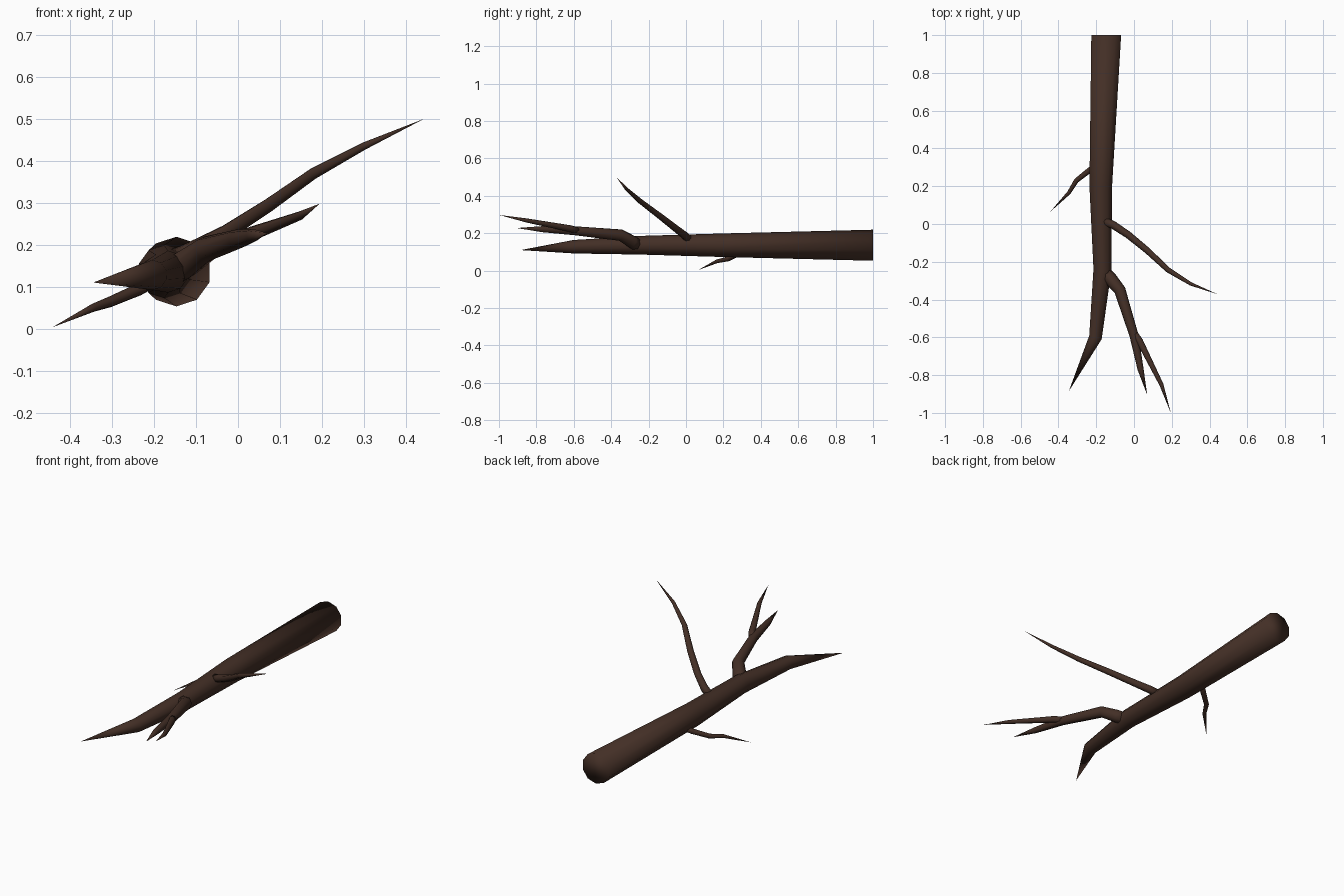
import bpy, bmesh, math
from mathutils import Vector

if "Cube" in bpy.data.objects:
    bpy.data.objects.remove(bpy.data.objects["Cube"])

bark = bpy.data.materials.new("dark_bark")
bark.diffuse_color = (0.056, 0.028, 0.019, 1)
bark.use_nodes = True
bark.node_tree.nodes["Principled BSDF"].inputs["Base Color"].default_value = bark.diffuse_color


def limb(name, path, sides, first_dir=None):
    """Tapered tube through (x, y, z, radius) stations; radius 0 makes a pointed tip."""
    pts = [Vector(p[:3]) for p in path]
    bm = bmesh.new()
    rings = []
    for i, p in enumerate(path):
        if p[3] == 0:
            rings.append([bm.verts.new(pts[i])])
            continue
        a = (pts[i] - pts[i - 1]).normalized() if i else Vector()
        b = (pts[i + 1] - pts[i]).normalized()
        t = (a + b).normalized()
        if i == 0 and first_dir:
            t = Vector(first_dir)
        u = t.cross(Vector((0, 0, 1))).normalized()
        v = u.cross(t)
        ring = []
        for k in range(sides):
            ang = 2 * math.pi * k / sides + math.pi / 2
            ring.append(bm.verts.new(pts[i] + (u * math.cos(ang) + v * math.sin(ang)) * p[3]))
        rings.append(ring)
    for r, s in zip(rings, rings[1:]):
        for k in range(sides):
            n = (k + 1) % sides
            if len(s) == 1:
                bm.faces.new((r[k], r[n], s[0]))
            else:
                bm.faces.new((r[k], r[n], s[n], s[k]))
    bm.faces.new(rings[0][::-1])
    bmesh.ops.recalc_face_normals(bm, faces=bm.faces)
    for f in bm.faces:
        f.smooth = True
    me = bpy.data.meshes.new(name)
    bm.to_mesh(me)
    bm.free()
    me.materials.append(bark)
    ob = bpy.data.objects.new(name, me)
    bpy.context.collection.objects.link(ob)
    return ob


# main stem, cut flat at the back
limb("main_stem", [(-0.147, 1.0, 0.136, 0.083), (-0.176, 0.2, 0.136, 0.063),
                   (-0.167, -0.24, 0.136, 0.05), (-0.204, -0.6, 0.128, 0.036),
                   (-0.345, -0.885, 0.11, 0)], 10, (0, -1, 0))

# forked side branch
limb("forked_branch", [(-0.15, -0.265, 0.14, 0.036), (-0.125, -0.29, 0.155, 0.036),
                       (-0.075, -0.35, 0.19, 0.031), (0.0, -0.59, 0.213, 0.024),
                       (0.035, -0.77, 0.222, 0.016), (0.07, -0.905, 0.228, 0)], 8)
limb("fork_twig", [(-0.005, -0.57, 0.212, 0.018), (0.03, -0.62, 0.225, 0.018),
                   (0.145, -0.85, 0.268, 0.011), (0.195, -1.0, 0.298, 0)], 8)

# long thin upper branch
limb("upper_branch", [(-0.15, 0.012, 0.17, 0.022), (-0.11, -0.005, 0.187, 0.021),
                      (-0.03, -0.058, 0.228, 0.019), (0.07, -0.14, 0.292, 0.017),
                      (0.18, -0.243, 0.37, 0.014), (0.3, -0.317, 0.435, 0.009),
                      (0.443, -0.372, 0.5, 0)], 8)

# small lower twig
limb("lower_twig", [(-0.2, 0.31, 0.115, 0.016), (-0.235, 0.285, 0.094, 0.015),
                    (-0.305, 0.23, 0.064, 0.013), (-0.345, 0.165, 0.05, 0.01),
                    (-0.443, 0.065, 0.003, 0)], 8)
